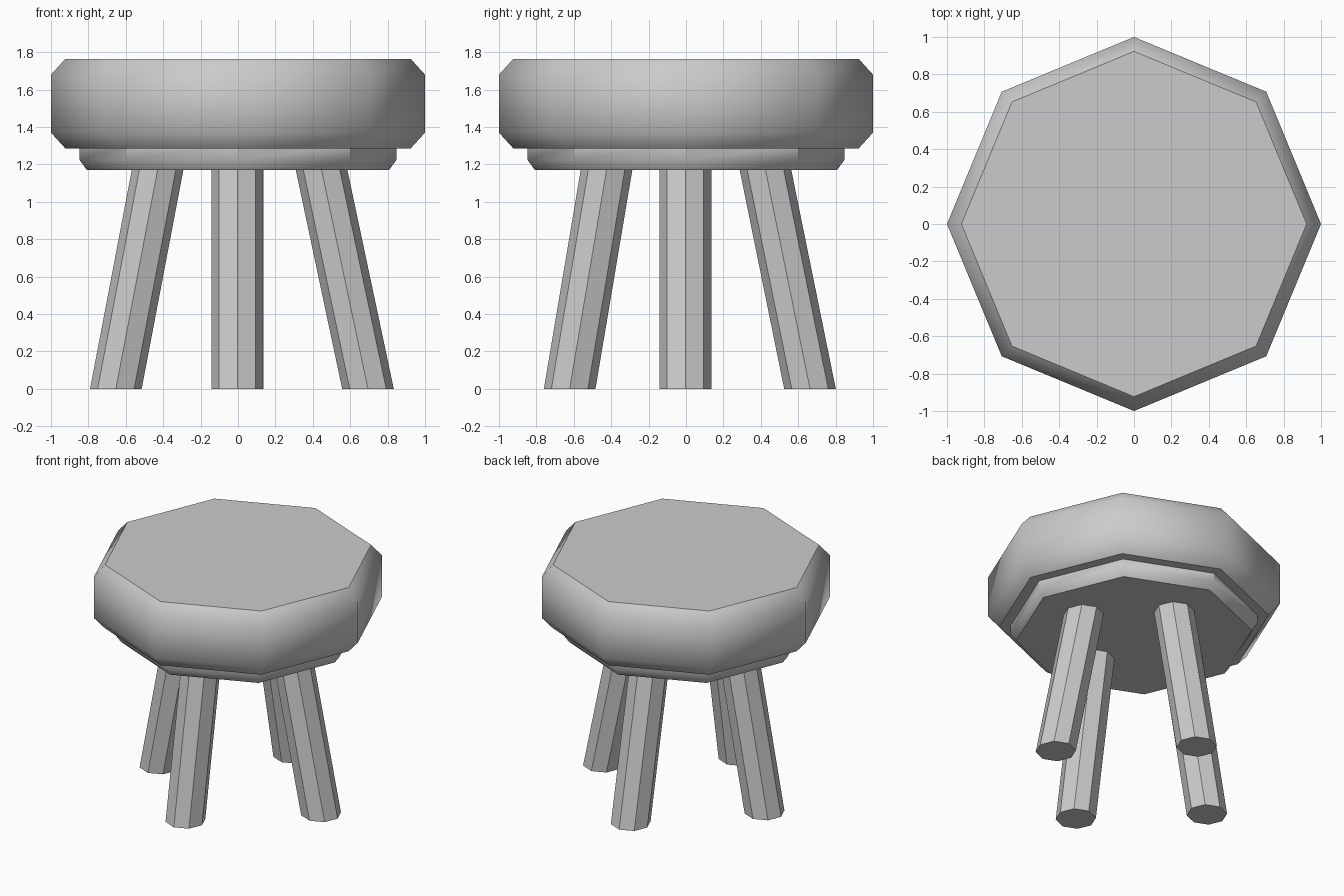
import bpy, bmesh, math

if "Cube" in bpy.data.objects:
    bpy.data.objects.remove(bpy.data.objects["Cube"])


def loft(name, rings, smooth_angle=None):
    """Closed octagonal solid from rings of (centre x, centre y, z, radius)."""
    bm = bmesh.new()
    loops = []
    for cx, cy, z, r in rings:
        loops.append([bm.verts.new((cx + r * math.cos(i * math.pi / 4),
                                    cy + r * math.sin(i * math.pi / 4), z))
                      for i in range(8)])
    for a, b in zip(loops, loops[1:]):
        for i in range(8):
            j = (i + 1) % 8
            bm.faces.new((a[i], a[j], b[j], b[i]))
    bm.faces.new(loops[0][::-1])
    bm.faces.new(loops[-1])
    mesh = bpy.data.meshes.new(name)
    bm.to_mesh(mesh)
    bm.free()
    obj = bpy.data.objects.new(name, mesh)
    bpy.context.collection.objects.link(obj)
    if smooth_angle:
        bpy.ops.object.select_all(action='DESELECT')
        obj.select_set(True)
        bpy.context.view_layer.objects.active = obj
        bpy.ops.object.shade_smooth_by_angle(angle=math.radians(smooth_angle))
    return obj


# Thick seat with chamfered rims, shaded softly across the chamfers
loft("seat", [(0, 0, 1.285, 0.923), (0, 0, 1.37, 1.0),
              (0, 0, 1.68, 1.0), (0, 0, 1.765, 0.923)], 43)

# Smaller support plate beneath the seat
loft("seat_base", [(0, 0, 1.17, 0.808), (0, 0, 1.225, 0.848),
                   (0, 0, 1.30, 0.848)], 43)

# Splayed legs: direction, foot distance, distance where the leg meets the base
LEGS = {
    "left_leg": (-1, 0, 0.653, 0.43),
    "right_leg": (1, 0, 0.695, 0.447),
    "front_leg": (0, -1, 0.622, 0.425),
    "back_leg": (0, 1, 0.663, 0.425),
}
TOP = 1.20
for name, (dx, dy, foot, head) in LEGS.items():
    end = foot + (head - foot) * TOP / 1.17
    ox = -0.003 if dx == 0 else 0
    oy = -0.003 if dy == 0 else 0
    loft(name, [(dx * foot + ox, dy * foot + oy, 0, 0.138),
                (dx * end + ox, dy * end + oy, TOP, 0.138)])
